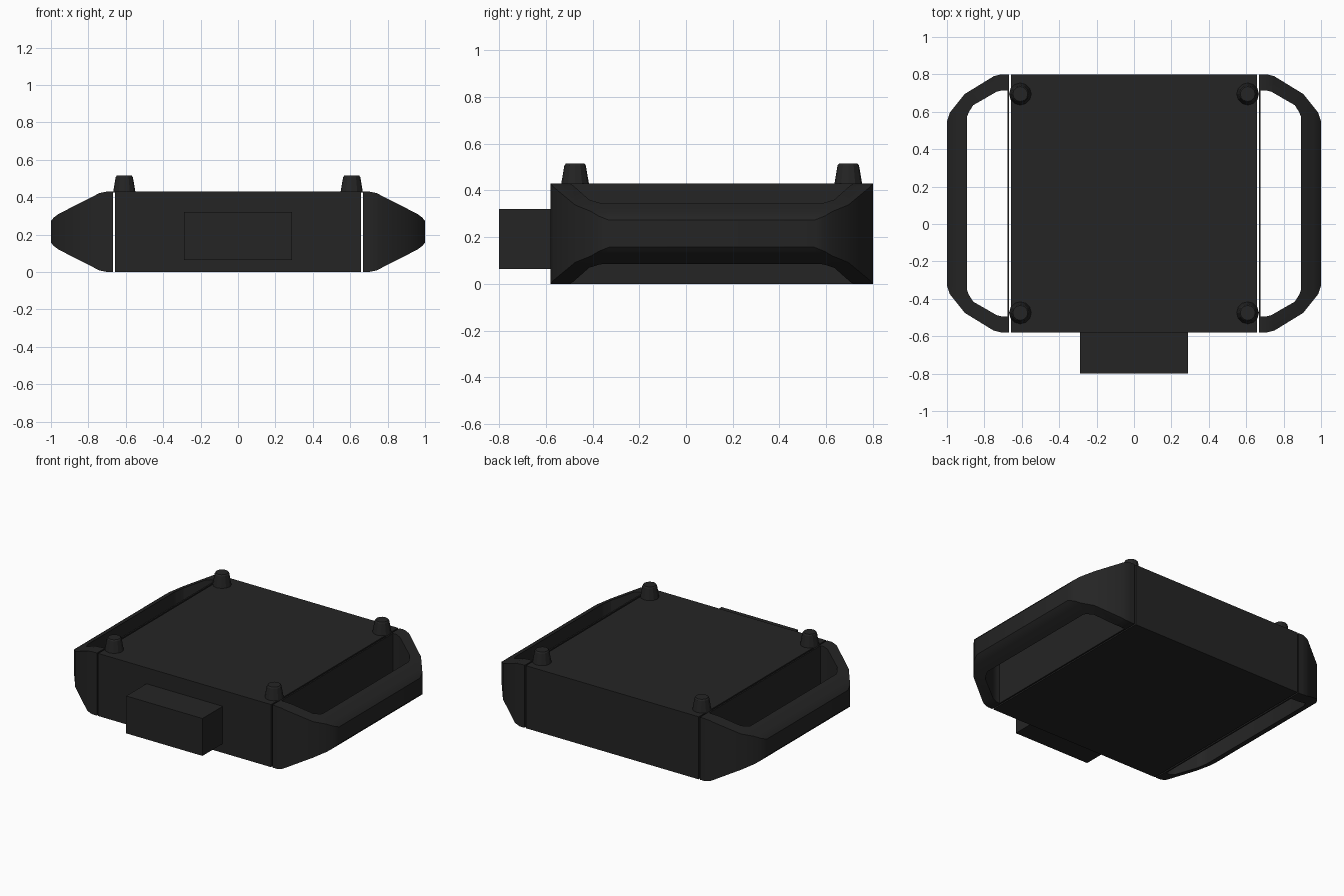
import bpy, bmesh, math
from mathutils import Vector

if "Cube" in bpy.data.objects:
    bpy.data.objects.remove(bpy.data.objects["Cube"])

black = bpy.data.materials.new("charcoal black")
black.use_nodes = True
colour = (0.018, 0.018, 0.018, 1)
black.diffuse_color = colour
black.node_tree.nodes["Principled BSDF"].inputs["Base Color"].default_value = colour

MID_Y, MID_Z, HALF_Y = 0.11, 0.215, 0.69
GAP_X = 0.667  # inner face of each handle


def finish(bm, name, smooth=False):
    bmesh.ops.recalc_face_normals(bm, faces=bm.faces)
    mesh = bpy.data.meshes.new(name)
    bm.to_mesh(mesh)
    bm.free()
    mesh.materials.append(black)
    obj = bpy.data.objects.new(name, mesh)
    bpy.context.collection.objects.link(obj)
    if smooth:
        bpy.ops.object.select_all(action='DESELECT')
        obj.select_set(True)
        bpy.context.view_layer.objects.active = obj
        bpy.ops.object.shade_smooth_by_angle(angle=math.radians(25))
    return obj


def add_box(bm, low, high):
    low, high = Vector(low), Vector(high)
    verts = bmesh.ops.create_cube(bm, size=1)["verts"]
    for v in verts:
        v.co = (low + high) / 2 + v.co * (high - low)


def box(name, low, high):
    bm = bmesh.new()
    add_box(bm, low, high)
    finish(bm, name)


# Handle outlines in plan, as (x, distance from the middle), and side profile (x, half height)
OUTER = [(GAP_X, HALF_Y), (0.71, HALF_Y), (0.75, 0.68), (0.905, 0.585), (0.985, 0.485), (1.0, 0.44)]
INNER = [(GAP_X, 0.605), (0.705, 0.605), (0.735, 0.597), (0.86, 0.525), (0.885, 0.485), (0.892, 0.465)]
PROFILE = [(GAP_X, 0.215), (0.70, 0.215), (0.74, 0.207), (0.96, 0.095), (0.985, 0.076), (1.0, 0.058)]


def half_height(x):
    for (x0, h0), (x1, h1) in zip(PROFILE, PROFILE[1:]):
        if x <= x1:
            return h0 + (h1 - h0) * (x - x0) / (x1 - x0)
    return PROFILE[-1][1]


def handle(name, side):
    def both_ends(points):
        return points + [(x, -d) for x, d in reversed(points)]
    outline = both_ends(OUTER) + both_ends(INNER)[::-1]
    bm = bmesh.new()
    base = bm.faces.new([bm.verts.new((x, MID_Y + d, -1)) for x, d in outline])
    top = bmesh.ops.extrude_face_region(bm, geom=[base], use_keep_orig=True)["geom"]
    for v in top:
        if isinstance(v, bmesh.types.BMVert):
            v.co.z = 1
    bmesh.ops.triangulate(bm, faces=bm.faces[:])
    # Slice along the profile, then taper the height toward the grip
    for x, _ in PROFILE[1:-1]:
        bmesh.ops.bisect_plane(bm, geom=bm.verts[:] + bm.edges[:] + bm.faces[:],
                               plane_co=(x, 0, 0), plane_no=(1, 0, 0), dist=1e-5)
    for v in bm.verts:
        v.co.z = MID_Z + math.copysign(half_height(v.co.x), v.co.z)
    # Thin mounting plate across the inner side
    add_box(bm, (GAP_X, MID_Y - HALF_Y, 0), (GAP_X + 0.01, MID_Y + HALF_Y, 2 * MID_Z))
    for v in bm.verts:
        v.co.x *= side
    finish(bm, name, smooth=True)


# Tapered knob with a chamfered rim
def knob(name, x, y):
    bm = bmesh.new()
    sides, rings = 12, []
    for r, z in [(0.06, 0.425), (0.046, 0.507), (0.04, 0.515)]:
        rings.append([bm.verts.new((x + r * math.cos(a), y + r * math.sin(a), z))
                      for a in (math.tau * i / sides for i in range(sides))])
    for low, high in zip(rings, rings[1:]):
        for i in range(sides):
            j = (i + 1) % sides
            bm.faces.new((low[i], low[j], high[j], high[i]))
    bm.faces.new(rings[0])
    bm.faces.new(rings[-1])
    finish(bm, name)


box("body", (-0.657, MID_Y - HALF_Y, 0), (0.657, MID_Y + HALF_Y, 2 * MID_Z))
box("front_connector", (-0.29, -0.80, 0.063), (0.29, -0.57, 0.32))
for label, side in (("left", 1), ("right", -1)):
    handle(label + "_handle", side)
    for place, y in (("front", -0.475), ("back", 0.695)):
        knob(f"{place}_{label}_knob", side * 0.608, y)
